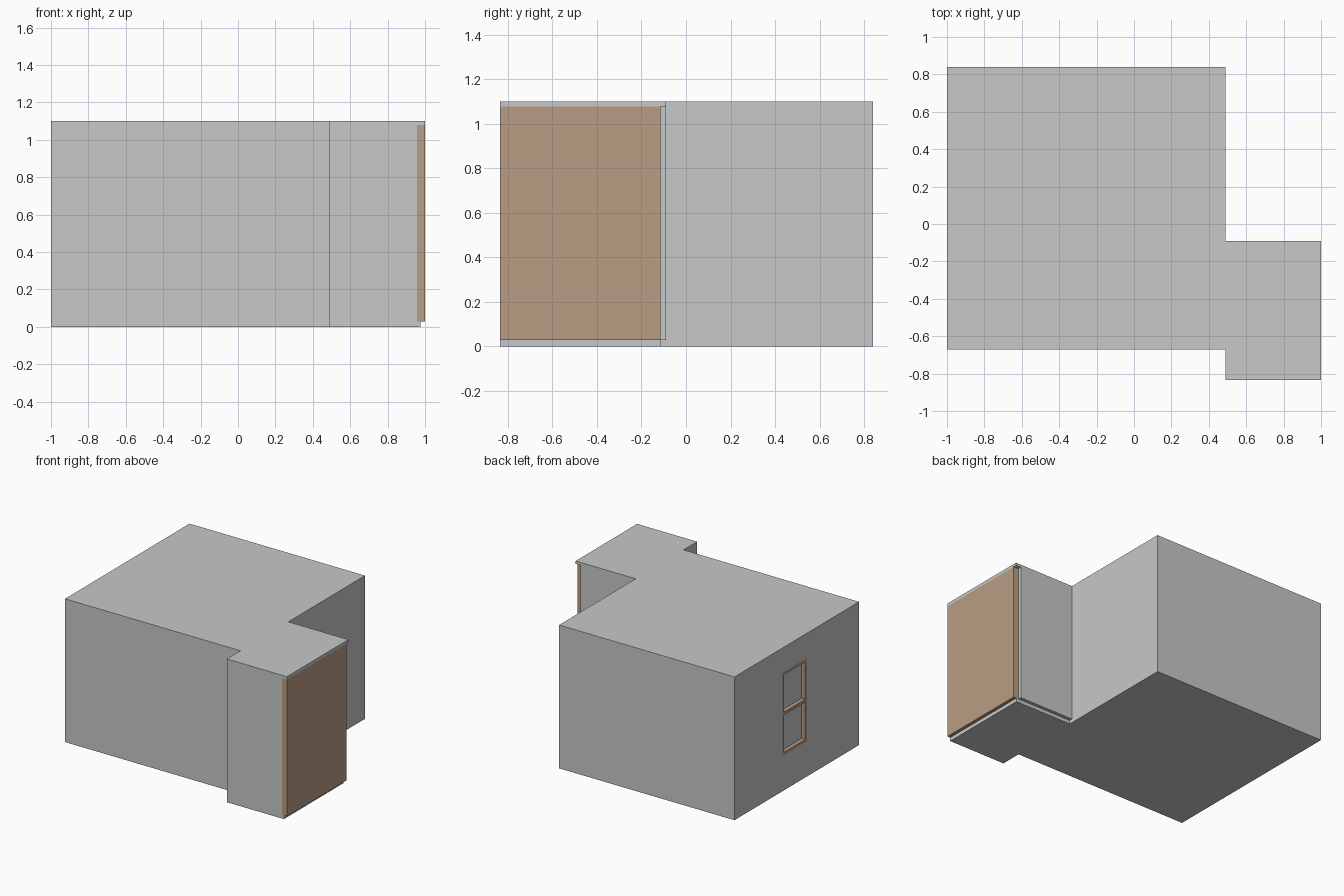
import bpy
import bmesh

if "Cube" in bpy.data.objects:
    bpy.data.objects.remove(bpy.data.objects["Cube"])


def material(name, colour):
    mat = bpy.data.materials.new(name)
    mat.use_nodes = True
    mat.diffuse_color = colour
    mat.node_tree.nodes["Principled BSDF"].inputs["Base Color"].default_value = colour
    return mat


plaster = material("grey plaster", (0.57, 0.58, 0.575, 1))
wood = material("light brown wood", (0.49, 0.337, 0.227, 1))


def prism(name, outline, z0, z1, mat):
    """Extrude a floor outline from z0 up to z1."""
    bm = bmesh.new()
    face = bm.faces.new([bm.verts.new((x, y, z0)) for x, y in outline])
    top = bmesh.ops.extrude_face_region(bm, geom=[face])["geom"]
    verts = [v for v in top if isinstance(v, bmesh.types.BMVert)]
    bmesh.ops.translate(bm, verts=verts, vec=(0, 0, z1 - z0))
    bmesh.ops.recalc_face_normals(bm, faces=bm.faces)
    mesh = bpy.data.meshes.new(name)
    bm.to_mesh(mesh)
    bm.free()
    mesh.materials.append(mat)
    obj = bpy.data.objects.new(name, mesh)
    bpy.context.collection.objects.link(obj)
    return obj


def box(name, xs, ys, zs, mat):
    (x0, x1), (y0, y1) = xs, ys
    return prism(name, [(x0, y0), (x1, y0), (x1, y1), (x0, y1)], *zs, mat)


def cut(target, name, xs, ys, zs):
    """Remove a box from the target and discard the cutter."""
    cutter = box(name, xs, ys, zs, plaster)
    cutter.hide_render = True
    mod = target.modifiers.new(name, "BOOLEAN")
    mod.operation = "DIFFERENCE"
    mod.solver = "EXACT"
    mod.object = cutter
    bpy.context.view_layer.objects.active = target
    bpy.ops.object.modifier_apply(modifier=mod.name)
    bpy.data.objects.remove(cutter)


# Main block with the projecting bay on its right front
WALL, BAY_FRONT, BAY_BACK, HEIGHT = 0.49, -0.835, -0.09, 1.1
outline = [(-1, -0.67), (WALL, -0.67), (WALL, BAY_FRONT), (1, BAY_FRONT),
           (1, BAY_BACK), (WALL, BAY_BACK), (WALL, 0.84), (-1, 0.84)]
house = prism("house_walls", outline, 0, HEIGHT, plaster)

# Pocket for the wooden panel, and the set-back plinth under the bay
LOW, HIGH, PANEL_X, PANEL_END = 0.028, 1.078, 0.957, -0.115
cut(house, "panel_pocket", (PANEL_X, 1.1), (-0.9, 0), (LOW, HIGH))
cut(house, "plinth_side", (0.975, 1.1), (-0.9, 0), (-0.1, 0.04))
cut(house, "plinth_back", (WALL, 1.1), (PANEL_END, 0), (-0.1, LOW))

# Wooden end panel of the bay
box("bay_panel", (PANEL_X, 1), (BAY_FRONT, PANEL_END), (LOW, HIGH), wood)

# Window recess in the left wall
Y0, Y1, Z0, Z1, BAR = -0.04, 0.26, 0.27, 0.91, 0.022
cut(house, "window_recess", (-1.1, -0.97), (Y0, Y1), (Z0, Z1))

# Window frame: two uprights and three rails
depth = (-1, -0.97)
for name, y in (("front", Y0), ("back", Y1 - BAR)):
    box("window_upright_" + name, depth, (y, y + BAR), (Z0, Z1), wood)
for name, z in (("bottom", Z0), ("middle", (Z0 + Z1 - BAR) / 2), ("top", Z1 - BAR)):
    box("window_rail_" + name, depth, (Y0 + BAR, Y1 - BAR), (z, z + BAR), wood)
